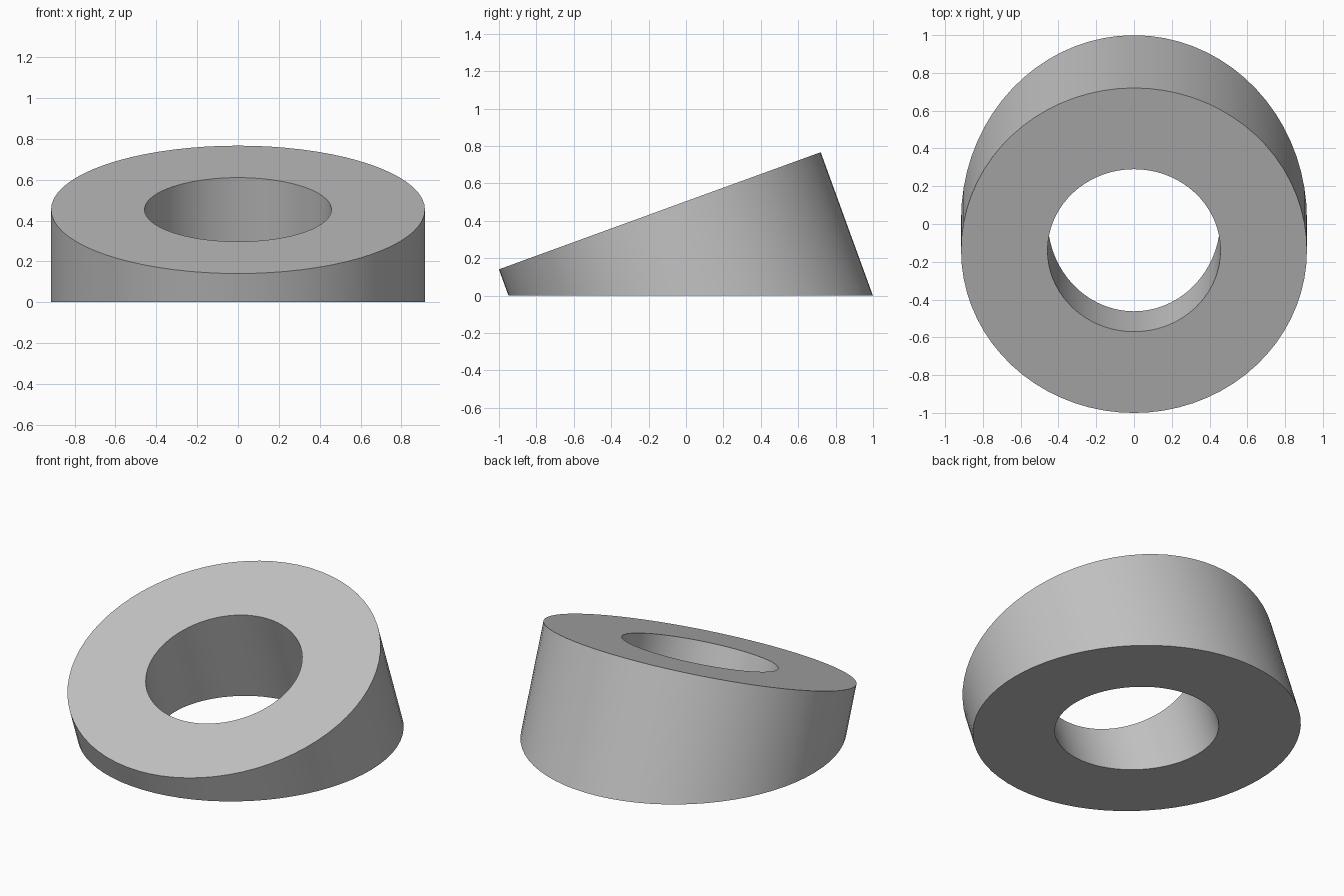
import bpy
import bmesh
from math import radians, sin, cos, tan, pi

cube = bpy.data.objects.get("Cube")
if cube:
    bpy.data.objects.remove(cube, do_unlink=True)

TILT = radians(20)
OUTER, INNER = 0.9155, 0.4578
CENTRE_Y, CENTRE_Z = -0.14, 0.4535
SIDES = 72

grey = bpy.data.materials.new("plain_grey")
grey.use_nodes = True
colour = (0.55, 0.55, 0.55, 1)
grey.diffuse_color = colour
grey.node_tree.nodes["Principled BSDF"].inputs["Base Color"].default_value = colour

bm = bmesh.new()


def ring(radius, on_ground):
    """Circle on the sloped top, or its projection along the tilted axis to the ground."""
    verts = []
    for i in range(SIDES):
        a = 2 * pi * i / SIDES
        y = CENTRE_Y + radius * sin(a) * cos(TILT)
        z = CENTRE_Z + radius * sin(a) * sin(TILT)
        if on_ground:
            y, z = y + z * tan(TILT), 0
        verts.append(bm.verts.new((radius * cos(a), y, z)))
    return verts


# Outer wall, sloped top, bore and flat base, joined as one closed loop of rings
rings = [ring(OUTER, True), ring(OUTER, False), ring(INNER, False), ring(INNER, True)]
for k in range(4):
    a, b = rings[k], rings[(k + 1) % 4]
    for i in range(SIDES):
        j = (i + 1) % SIDES
        bm.faces.new((a[i], a[j], b[j], b[i]))
bmesh.ops.recalc_face_normals(bm, faces=bm.faces)

mesh = bpy.data.meshes.new("angled_spacer_ring")
bm.to_mesh(mesh)
bm.free()
mesh.materials.append(grey)
spacer = bpy.data.objects.new("angled_spacer_ring", mesh)
bpy.context.collection.objects.link(spacer)

# Smooth walls with crisp rims
bpy.ops.object.select_all(action="DESELECT")
spacer.select_set(True)
bpy.context.view_layer.objects.active = spacer
bpy.ops.object.shade_smooth_by_angle(angle=radians(30))
